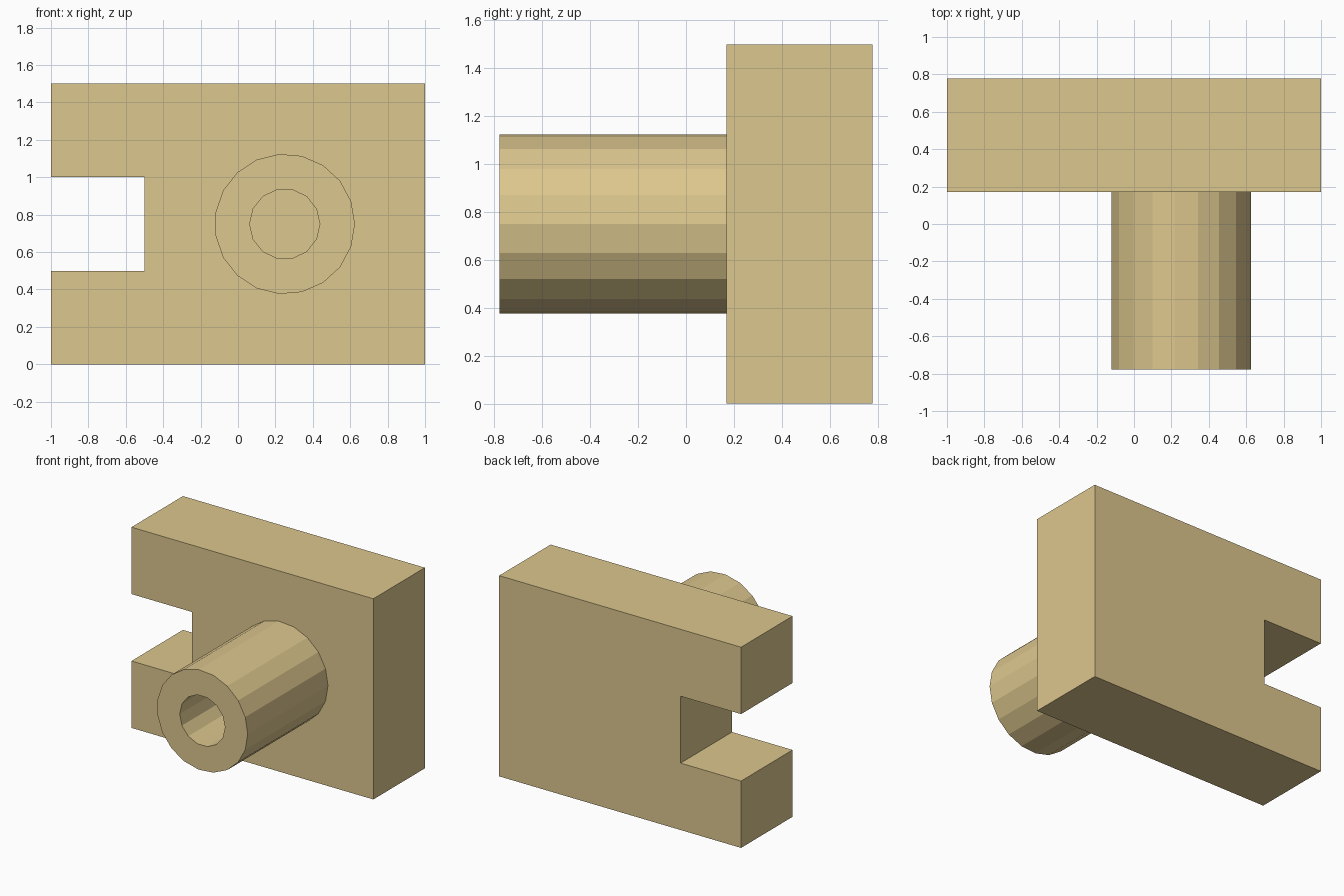
import bpy, bmesh
from math import cos, sin, tau

if "Cube" in bpy.data.objects:
    bpy.data.objects.remove(bpy.data.objects["Cube"], do_unlink=True)

FRONT, FACE, BACK = -0.778, 0.17, 0.778

tan = bpy.data.materials.new("tan")
tan.use_nodes = True
colour = (0.72, 0.57, 0.27, 1)
tan.diffuse_color = colour
tan.node_tree.nodes["Principled BSDF"].inputs["Base Color"].default_value = colour


def prism(name, outline, y0, y1):
    """Extrude an x-z outline along y into a flat-shaded solid."""
    bm = bmesh.new()
    base = bm.faces.new([bm.verts.new((x, y0, z)) for x, z in outline])
    result = bmesh.ops.extrude_face_region(bm, geom=[base], use_keep_orig=True)
    verts = [v for v in result["geom"] if isinstance(v, bmesh.types.BMVert)]
    bmesh.ops.translate(bm, verts=verts, vec=(0, y1 - y0, 0))
    bmesh.ops.recalc_face_normals(bm, faces=bm.faces)
    mesh = bpy.data.meshes.new(name)
    bm.to_mesh(mesh)
    bm.free()
    mesh.materials.append(tan)
    obj = bpy.data.objects.new(name, mesh)
    bpy.context.collection.objects.link(obj)
    return obj


def circle(radius, sides):
    return [(0.25 + radius * cos(tau * i / sides),
             0.75 + radius * sin(tau * i / sides)) for i in range(sides)]


# Plate with a square notch in its right edge
prism("notched_plate", [(-1, 0), (1, 0), (1, 1.5), (-1, 1.5),
                        (-1, 1), (-0.5, 1), (-0.5, 0.5), (-1, 0.5)], FACE, BACK)

# Faceted hollow post, closed at the back by the plate
post = prism("hollow_post", circle(0.375, 19), FRONT, FACE)
bore = prism("bore_cutter", circle(0.1875, 14), FRONT - 0.1, FACE + 0.1)
bore.hide_render = True
bore.hide_viewport = True
bore.display_type = 'WIRE'
cut = post.modifiers.new("bore", 'BOOLEAN')
cut.operation = 'DIFFERENCE'
cut.solver = 'EXACT'
cut.object = bore
